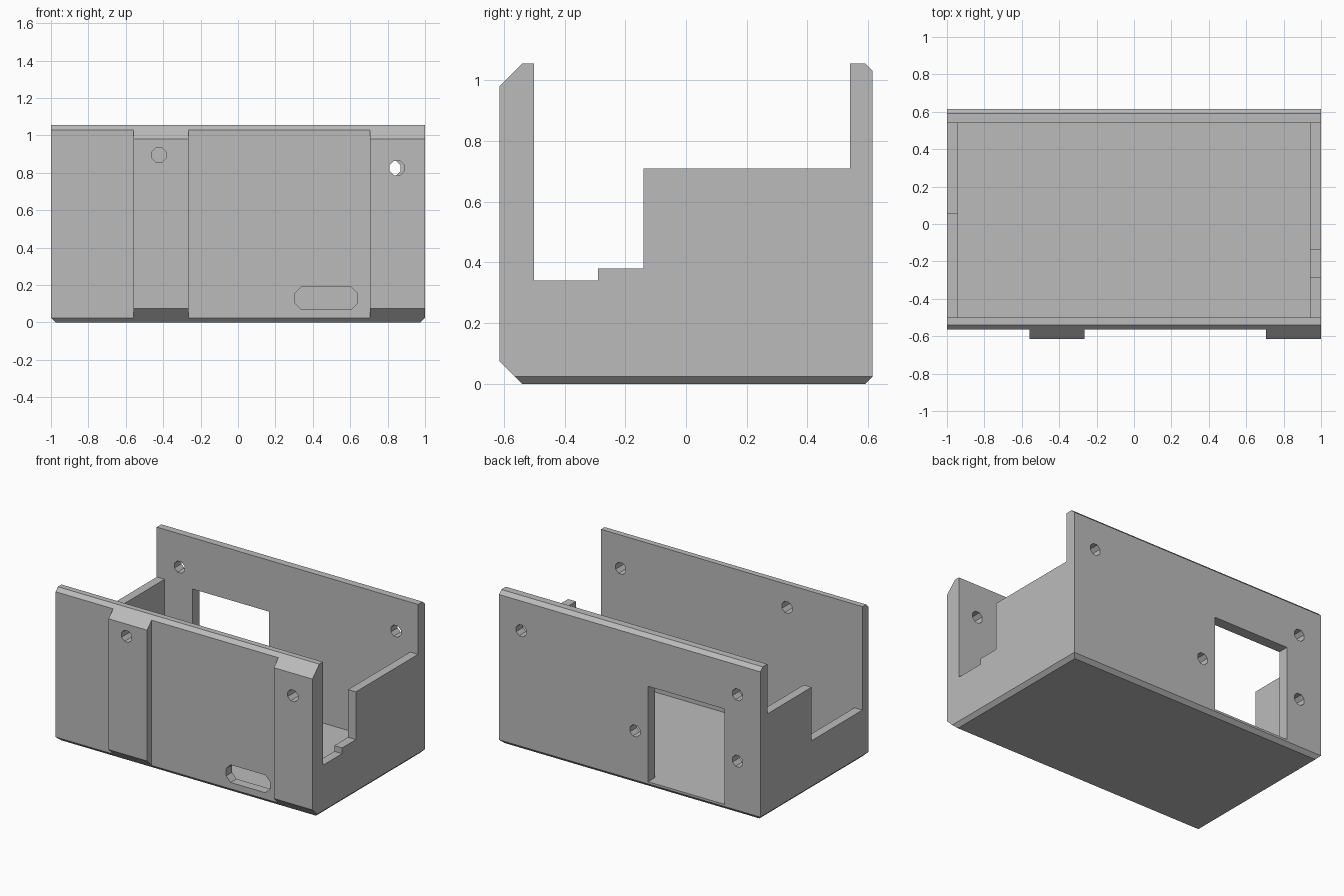
import bpy, bmesh, math
from mathutils import Vector

cube = bpy.data.objects.get("Cube")
if cube:
    bpy.data.objects.remove(cube, do_unlink=True)

grey = bpy.data.materials.new("plain grey")
grey.use_nodes = True
COLOUR = (0.5, 0.5, 0.5, 1)
grey.diffuse_color = COLOUR
grey.node_tree.nodes["Principled BSDF"].inputs["Base Color"].default_value = COLOUR


def prism(name, outline, offset):
    """Extrude a closed outline of 3D points along an offset."""
    bm = bmesh.new()
    face = bm.faces.new([bm.verts.new(p) for p in outline])
    side = bmesh.ops.extrude_face_region(bm, geom=[face])["geom"]
    top = [v for v in side if isinstance(v, bmesh.types.BMVert)]
    bmesh.ops.translate(bm, verts=top, vec=Vector(offset))
    bmesh.ops.recalc_face_normals(bm, faces=bm.faces[:])
    mesh = bpy.data.meshes.new(name)
    bm.to_mesh(mesh)
    bm.free()
    mesh.materials.append(grey)
    obj = bpy.data.objects.new(name, mesh)
    bpy.context.collection.objects.link(obj)
    return obj


def along_x(name, profile, x0, x1):
    return prism(name, [(x0, y, z) for y, z in profile], (x1 - x0, 0, 0))


def box(name, x0, x1, y0, y1, z0, z1):
    return along_x(name, [(y0, z0), (y1, z0), (y1, z1), (y0, z1)], x0, x1)


def hole(name, x, z, y0, y1, r=0.042, half=0.0):
    """Eight-sided hole through a wall, stretched sideways by half."""
    pts = []
    for i in range(8):
        a = math.radians(22.5 + 45 * i)
        shift = math.copysign(half, math.cos(a))
        pts.append((x + shift + r * math.cos(a), y0, z + r * math.sin(a)))
    return prism(name, pts, (0, y1 - y0, 0))


def combine(target, tool, operation):
    mod = target.modifiers.new("cut", "BOOLEAN")
    mod.operation = operation
    mod.solver = "EXACT"
    mod.object = tool
    bpy.context.view_layer.objects.active = target
    bpy.ops.object.modifier_apply(modifier=mod.name)
    bpy.data.objects.remove(tool, do_unlink=True)


TOP, C = 1.055, 0.025
FRONT, BACK, RIB = -0.565, 0.615, -0.615
IN_FRONT, IN_BACK, IN_SIDE, FLOOR = -0.5, 0.54, 0.94, 0.04

# Outer block with chamfered front and back edges
enclosure = along_x("enclosure", [
    (FRONT + C, 0), (BACK - C, 0), (BACK, C), (BACK, TOP - C),
    (BACK - C, TOP), (FRONT + C, TOP), (FRONT, TOP - C), (FRONT, C)], -1, 1)

# Raised ribs on the front wall
rib = [(-0.52, 0), (-0.54, 0), (RIB, 0.075), (RIB, TOP - 0.075),
       (-0.54, TOP), (-0.52, TOP)]
for x0, x1 in ((-0.56, -0.265), (0.705, 1)):
    combine(enclosure, along_x("rib", rib, x0, x1), "UNION")

cutters = [
    # Main cavity and the open upper sides
    box("cavity", -IN_SIDE, IN_SIDE, IN_FRONT, IN_BACK, FLOOR, 1.2),
    box("open_sides", -1.1, 1.1, IN_FRONT, IN_BACK, 0.71, 1.2),
    # Lower notches in the side walls
    box("right_notch", 0.9, 1.1, IN_FRONT, -0.29, 0.34, 0.9),
    box("right_step", 0.9, 1.1, -0.35, -0.14, 0.38, 0.9),
    box("left_notch", -1.1, -0.9, IN_FRONT, 0.055, 0.34, 0.9),
    # Window in the back wall
    box("window", -0.725, -0.14, 0.5, 0.7, FLOOR, 0.70),
    # Front holes and cable slot
    hole("rib_hole", -0.422, 0.895, -0.7, -0.45),
    hole("rib_hole", 0.85, 0.825, -0.7, -0.45),
    hole("slot", 0.472, 0.13, -0.7, -0.45, 0.066, 0.107),
]
# Screw holes in the back wall
for x, z in ((0.83, 0.825), (-0.825, 0.825), (-0.825, 0.365), (-0.04, 0.365)):
    cutters.append(hole("back_hole", x, z, 0.5, 0.7))
# Chamfers along the bottom side edges
for s in (-1, 1):
    wedge = [(s * (1 - 2 * C), -1, -C), (s * (1 + C), -1, -C), (s * (1 + C), -1, 2 * C)]
    cutters.append(prism("wedge", wedge, (0, 2, 0)))

for cutter in cutters:
    combine(enclosure, cutter, "DIFFERENCE")
